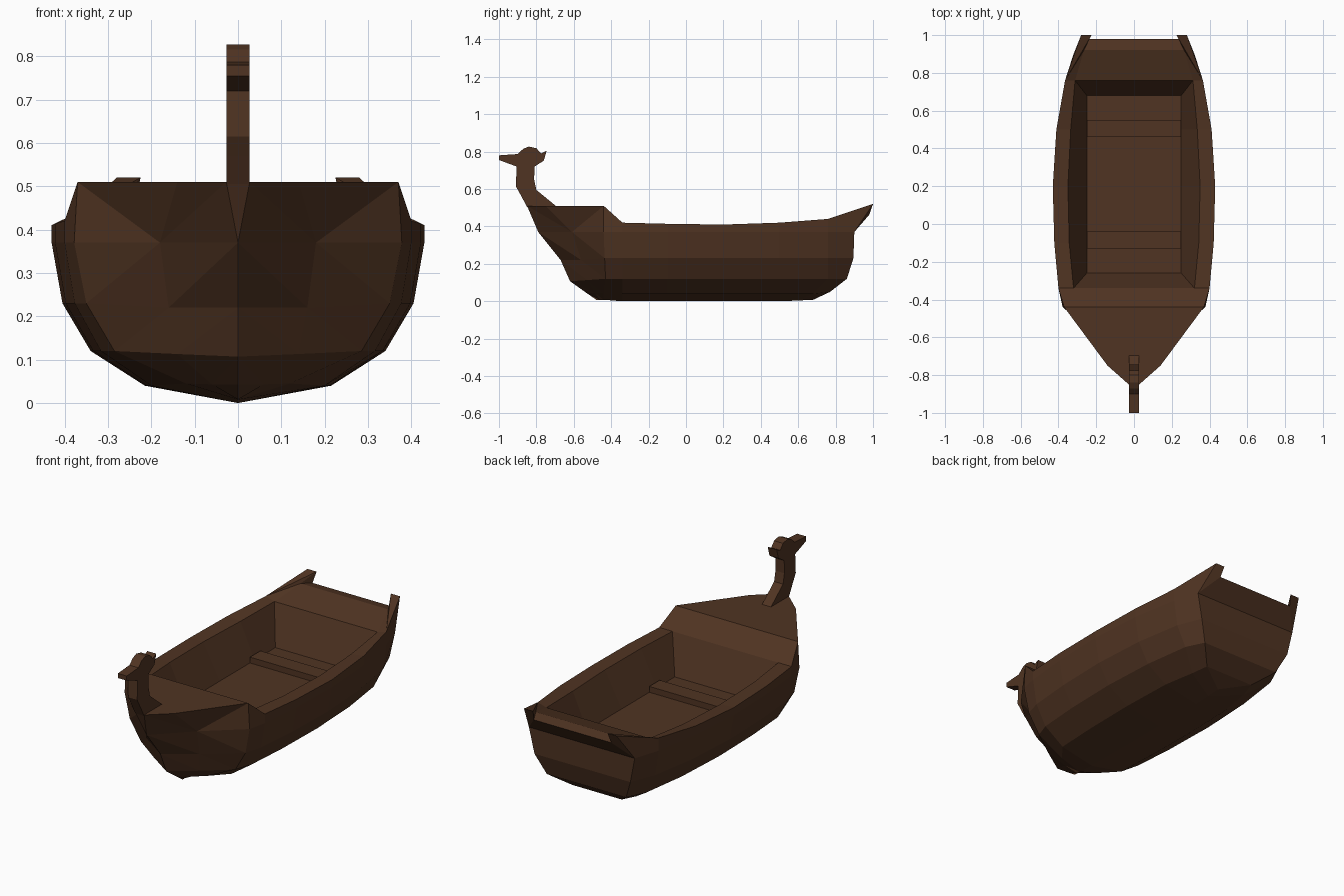
import bpy, bmesh

if "Cube" in bpy.data.objects:
    bpy.data.objects.remove(bpy.data.objects["Cube"])

wood = bpy.data.materials.new("dark brown wood")
wood.diffuse_color = (0.080, 0.034, 0.016, 1)
wood.use_nodes = True
wood.node_tree.nodes["Principled BSDF"].inputs["Base Color"].default_value = wood.diffuse_color


def finish(name, bm):
    bmesh.ops.remove_doubles(bm, verts=bm.verts, dist=0.0005)
    bmesh.ops.dissolve_degenerate(bm, edges=bm.edges, dist=0.0001)
    bmesh.ops.recalc_face_normals(bm, faces=bm.faces)
    me = bpy.data.meshes.new(name)
    bm.to_mesh(me)
    bm.free()
    me.materials.append(wood)
    ob = bpy.data.objects.new(name, me)
    bpy.context.collection.objects.link(ob)


def face(bm, *pts):
    """Add a face without repeated points, plus its mirror image across x = 0."""
    pts = list(dict.fromkeys(pts))
    if len(pts) < 3:
        return
    bm.faces.new([bm.verts.new(p) for p in pts])
    bm.faces.new([bm.verts.new((-x, y, z)) for x, y, z in reversed(pts)])


def centre(p):
    return (0, p[1], p[2])


# Hull: columns of points from keel to gunwale, bow to stern
levels = [0, 0.04, 0.12, 0.23, 0.37]
mid_x = [0, 0.215, 0.34, 0.405, 0.43]
stem = [(0, -.48, .008), (0, -.53, .043), (0, -.62, .107), (0, -.67, .22), (0, -.79, .37), (.027, -.85, .51)]
cheek = [(0, -.46, .008), (.06, -.485, .043), (.14, -.53, .113), (.16, -.56, .22), (.18, -.61, .37), (.14, -.75, .51)]
shoulder = [(0, -.44, .008), (.12, -.44, .045), (.285, -.43, .12), (.35, -.435, .23), (.378, -.44, .37), (.37, -.44, .51)]
stern = [(0, .68, .008), (.15, .77, .05), (.24, .86, .12), (.29, .895, .23), (.32, .90, .37), (.28, 1.0, .52)]

# y, outer half width, gunwale height, opening half width, opening height, floor y
stations = [(-.34, .40, .42, .32, .42, -.26), (-.10, .422, .414, .343, .412, -.10), (.20, .43, .41, .35, .408, .20),
            (.50, .411, .42, .335, .41, .50), (.76, .365, .44, .312, .425, .68)]
body, rim, floor = [], [], []
for y, w, top, inner, rz, fy in stations:
    col = [(x * w / .43, y, z) for x, z in zip(mid_x, levels)] + [(w, y, top)]
    body.append(col)
    rim.append((inner, y, rz))
    floor.append((.25, fy, .22))
body[-1][0] = (0, .60, .004)
body[-1][1] = (.175, .68, .04)

bm = bmesh.new()
cols = [stem, cheek, shoulder] + body + [stern]
for c, (a, b) in enumerate(zip(cols, cols[1:])):
    for i in range(5):
        if c == 0 or (c == 1 and i < 4):      # faceted bow
            lo = (a, b) if c == 0 else (b, a)
            if c == 1:
                lo = (a, b)
            p, q = lo
            face(bm, p[i], q[i], p[i + 1])
            face(bm, q[i], q[i + 1], p[i + 1])
        elif c == 1:
            face(bm, a[i], b[i], b[i + 1])
            face(bm, a[i], b[i + 1], a[i + 1])
        else:
            face(bm, a[i], b[i], b[i + 1], a[i + 1])
face(bm, stem[4], stem[5], centre(stem[5]))

# Raised bow deck and its slope down to the cockpit
face(bm, centre(shoulder[5]), shoulder[5], cheek[5], stem[5], centre(stem[5]))
face(bm, centre(shoulder[5]), shoulder[5], body[0][5], rim[0], centre(rim[0]))

# Gunwales, cockpit walls and floor
for i in range(4):
    face(bm, body[i][5], body[i + 1][5], rim[i + 1], rim[i])
    face(bm, rim[i], rim[i + 1], floor[i + 1], floor[i])
    face(bm, floor[i], floor[i + 1], centre(floor[i + 1]), centre(floor[i]))
for i in (0, 4):
    face(bm, rim[i], floor[i], centre(floor[i]), centre(rim[i]))

# Stern deck, corner horns and transom
kink, lip, tip = (.265, .92, .475), (.235, .98, .463), (.225, 1.0, .52)
corner = body[4][5]
face(bm, rim[4], kink, centre(kink), centre(rim[4]))
face(bm, rim[4], corner, kink)
face(bm, kink, lip, centre(lip), centre(kink))
face(bm, corner, stern[5], tip)
face(bm, corner, tip, kink)
face(bm, kink, tip, lip)
face(bm, stern[5], tip, lip, stern[4])
face(bm, stern[4], lip, centre(lip), centre(stern[4]))
for i in range(4):
    face(bm, stern[i], stern[i + 1], centre(stern[i + 1]), centre(stern[i]))
finish("hull", bm)

# Low bench planks across the cockpit floor
for name, y0, y1 in (("front_bench", -.13, -.04), ("rear_bench", .46, .55)):
    bm = bmesh.new()
    bmesh.ops.create_cube(bm, size=1)
    for v in bm.verts:
        v.co.x *= .50
        v.co.y = y0 if v.co.y < 0 else y1
        v.co.z = .215 if v.co.z < 0 else .252
    finish(name, bm)

# Bird-shaped figurehead: side profile extruded across x
profile = [(-.85, .505), (-.885, .57), (-.91, .615), (-.905, .72), (-1, .755), (-1, .78), (-.90, .787),
           (-.87, .815), (-.84, .827), (-.80, .818), (-.775, .79), (-.745, .805), (-.76, .752), (-.81, .72),
           (-.812, .65), (-.80, .595), (-.69, .505)]
bm = bmesh.new()
f = bm.faces.new([bm.verts.new((-.027, y, z)) for y, z in profile])
ext = bmesh.ops.extrude_face_region(bm, geom=[f], use_keep_orig=True)
for v in ext["geom"]:
    if isinstance(v, bmesh.types.BMVert):
        v.co.x = .027
finish("figurehead", bm)
